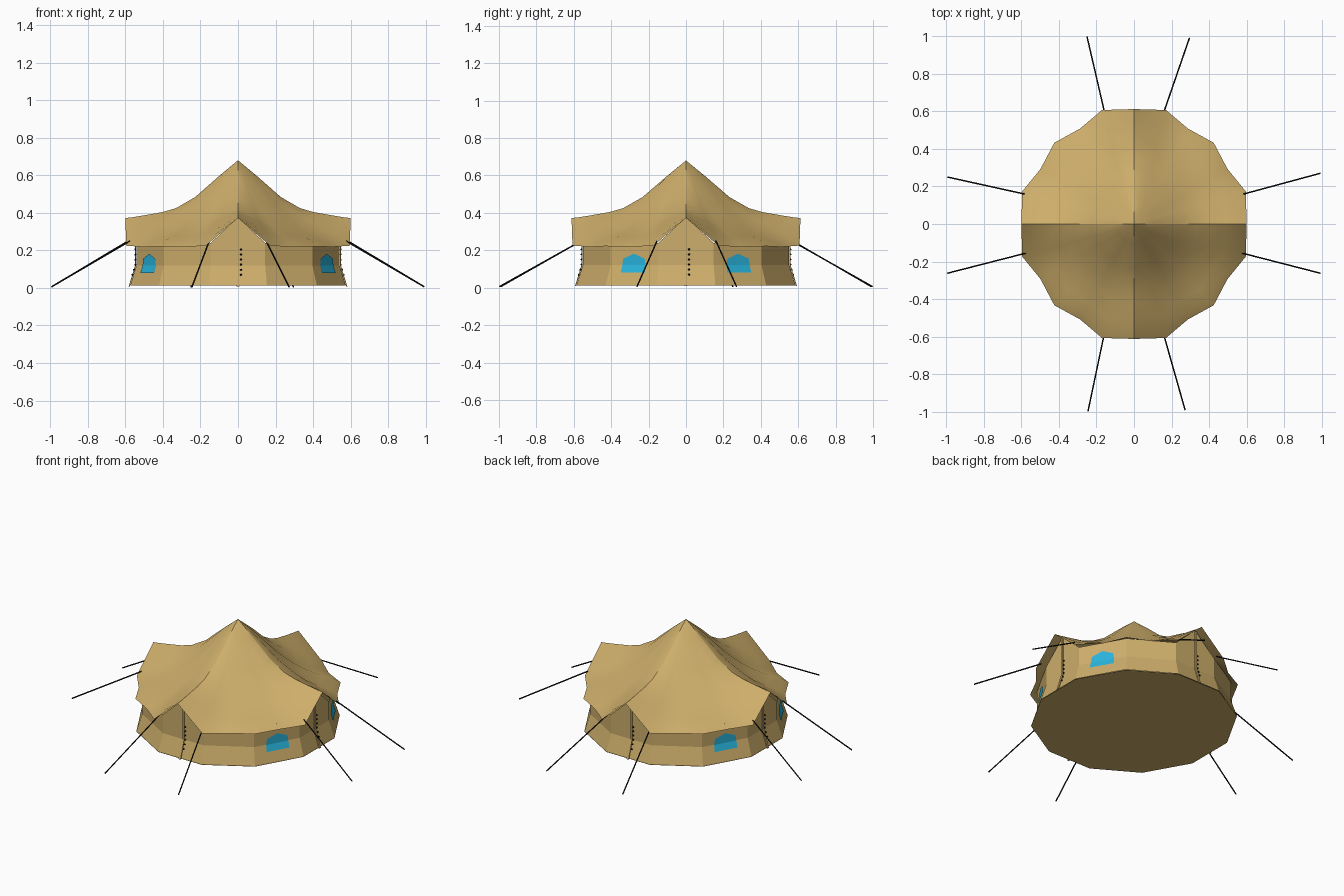
import bpy, bmesh
from math import sin, cos, pi, radians
from mathutils import Vector

cube = bpy.data.objects.get("Cube")
if cube:
    bpy.data.objects.remove(cube, do_unlink=True)

STRETCH = 1.02  # the tent is slightly longer in y


def material(name, rgb):
    m = bpy.data.materials.new(name)
    m.use_nodes = True
    m.diffuse_color = (*rgb, 1)
    bsdf = next(n for n in m.node_tree.nodes if n.type == 'BSDF_PRINCIPLED')
    bsdf.inputs["Base Color"].default_value = (*rgb, 1)
    bsdf.inputs["Roughness"].default_value = 0.9
    return m


canvas = material("tan canvas", (0.61, 0.42, 0.145))
glass = material("blue window", (0.022, 0.46, 0.72))
black = material("black rope", (0.008, 0.008, 0.008))


def finish(name, bm, mat, smooth=None):
    mesh = bpy.data.meshes.new(name)
    bm.to_mesh(mesh)
    bm.free()
    mesh.materials.append(mat)
    ob = bpy.data.objects.new(name, mesh)
    bpy.context.collection.objects.link(ob)
    if smooth:
        bpy.ops.object.select_all(action='DESELECT')
        ob.select_set(True)
        bpy.context.view_layer.objects.active = ob
        bpy.ops.object.shade_smooth_by_angle(angle=radians(smooth))
    return ob


def polar(r, a, z):
    return Vector((r * cos(a), r * sin(a) * STRETCH, z))


# Roof: four ridges ending in gables, with sagging canvas between them
steps = [0.17, 0.38, 0.55, 0.67, 0.82, 0.93, 1.0]
ridge = (0, 0.60, [0.595, 0.484, 0.425, 0.404, 0.388, 0.377, 0.372])
gable = (16, 0.619, [0.59, 0.465, 0.39, 0.35, 0.30, 0.26, 0.225])
sag = (30, 0.575, [0.585, 0.45, 0.365, 0.315, 0.27, 0.243, 0.218])
corner = (45, 0.60, [0.585, 0.45, 0.365, 0.32, 0.275, 0.25, 0.222])
quarter = [ridge, gable, sag, corner]
quarter += [(90 - a, r, zs) for a, r, zs in (sag, gable)]

bm = bmesh.new()
apex = bm.verts.new((0, 0, 0.68))
columns = []
for q in range(4):
    for a, r, zs in quarter:
        ang = radians(a + 90 * q)
        columns.append([bm.verts.new(polar(r * t, ang, z)) for t, z in zip(steps, zs)])
for i, col in enumerate(columns):
    nxt = columns[(i + 1) % len(columns)]
    bm.faces.new((apex, col[0], nxt[0]))
    for k in range(len(steps) - 1):
        bm.faces.new((col[k], col[k + 1], nxt[k + 1], nxt[k]))
# Crease along the ridges
for col in columns[::6]:
    line = [apex] + col
    for a, b in zip(line, line[1:]):
        bm.edges.get((a, b)).smooth = False
finish("roof", bm, canvas, 35)


# Walls: twelve sides, flared at the foot, rising to a peak under each gable
def wall_radius(z):
    return 0.56 + 0.035 * max(0, (0.12 - z) / 0.11)


bm = bmesh.new()
columns = []
for q in range(4):
    for a in (0, 15, 45, 75):
        ang = radians(a + 90 * q)
        mid = cos(pi / 12) if a == 0 else 1
        top = 0.375 if a == 0 else 0.24
        columns.append([bm.verts.new(polar(wall_radius(z) * mid, ang, z))
                        for z in (0.012, 0.12, top)])
for i, col in enumerate(columns):
    nxt = columns[(i + 1) % len(columns)]
    for k in range(2):
        bm.faces.new((col[k], nxt[k], nxt[k + 1], col[k + 1]))
finish("walls", bm, canvas)

# Groundsheet
bm = bmesh.new()
rim = [bm.verts.new(polar(0.594, radians(15 + 30 * i), 0.01)) for i in range(12)]
bm.faces.new(rim[::-1])
finish("groundsheet", bm, canvas)


def on_wall(ang, t, z, lift):
    """Point on a flat wall side, t along it and lifted off the canvas."""
    r = wall_radius(z) * cos(pi / 12) + lift
    return Vector((r * cos(ang) - t * sin(ang),
                   (r * sin(ang) + t * cos(ang)) * STRETCH, z))


# Windows on the four sides nearest the x axis
for name, deg in (("back_left", 30), ("back_right", 150),
                  ("front_right", 210), ("front_left", 330)):
    bm = bmesh.new()
    ang = radians(deg)

    def vert(t, z):
        return bm.verts.new(on_wall(ang, t, z, 0.005))

    low = [vert(t, 0.08) for t in (-0.073, 0.073)]
    mid = [vert(t, 0.12) for t in (-0.07, 0.07)]
    top = [vert(0.065, 0.155), vert(0, 0.182), vert(-0.065, 0.155)]
    bm.faces.new((low[0], low[1], mid[1], mid[0]))
    bm.faces.new((mid[0], mid[1], *top))
    finish(name + "_window", bm, glass)

# Doors: an overlapping flap strip and a row of toggles on each gable side
for name, deg in (("left", 0), ("back", 90), ("right", 180), ("front", 270)):
    ang = radians(deg)
    bm = bmesh.new()
    rows = [[bm.verts.new(on_wall(ang, t, z, lift))
             for t, lift in ((-0.006, 0.001), (-0.006, 0.007), (0.008, 0.007), (0.008, 0.001))]
            for z in (0.008, 0.12, 0.365)]
    for a, b in zip(rows, rows[1:]):
        for k in range(3):
            bm.faces.new((a[k], a[k + 1], b[k + 1], b[k]))
    finish(name + "_door_flap", bm, canvas)

    bm = bmesh.new()
    for i in range(6):
        ball = bmesh.ops.create_icosphere(bm, subdivisions=1, radius=0.006)
        bmesh.ops.translate(bm, verts=ball["verts"],
                            vec=on_wall(ang, 0.016, 0.07 + 0.027 * i, 0.006))
    finish(name + "_door_toggles", bm, black)

# Guy ropes: a pair from each gable, pegged out to the ground
ropes = [((-0.15, 0.565), (-0.25, 0.997)), ((0.15, 0.57), (0.295, 0.99)),
         ((0.585, 0.16), (0.992, 0.27)), ((0.575, -0.155), (0.992, -0.262)),
         ((0.15, -0.56), (0.272, -0.99)), ((-0.153, -0.56), (-0.245, -0.997)),
         ((-0.575, -0.155), (-0.993, -0.262)), ((-0.585, 0.16), (-0.993, 0.25))]
for i, (start, end) in enumerate(ropes):
    a, b = Vector((*start, 0.25)), Vector((*end, 0.006))
    bm = bmesh.new()
    bmesh.ops.create_cone(bm, cap_ends=True, segments=6, radius1=0.004,
                          radius2=0.004, depth=(b - a).length)
    turn = Vector((0, 0, 1)).rotation_difference(b - a).to_matrix()
    bmesh.ops.rotate(bm, verts=bm.verts, matrix=turn)
    bmesh.ops.translate(bm, verts=bm.verts, vec=(a + b) / 2)
    finish(f"guy_rope_{i + 1}", bm, black)
